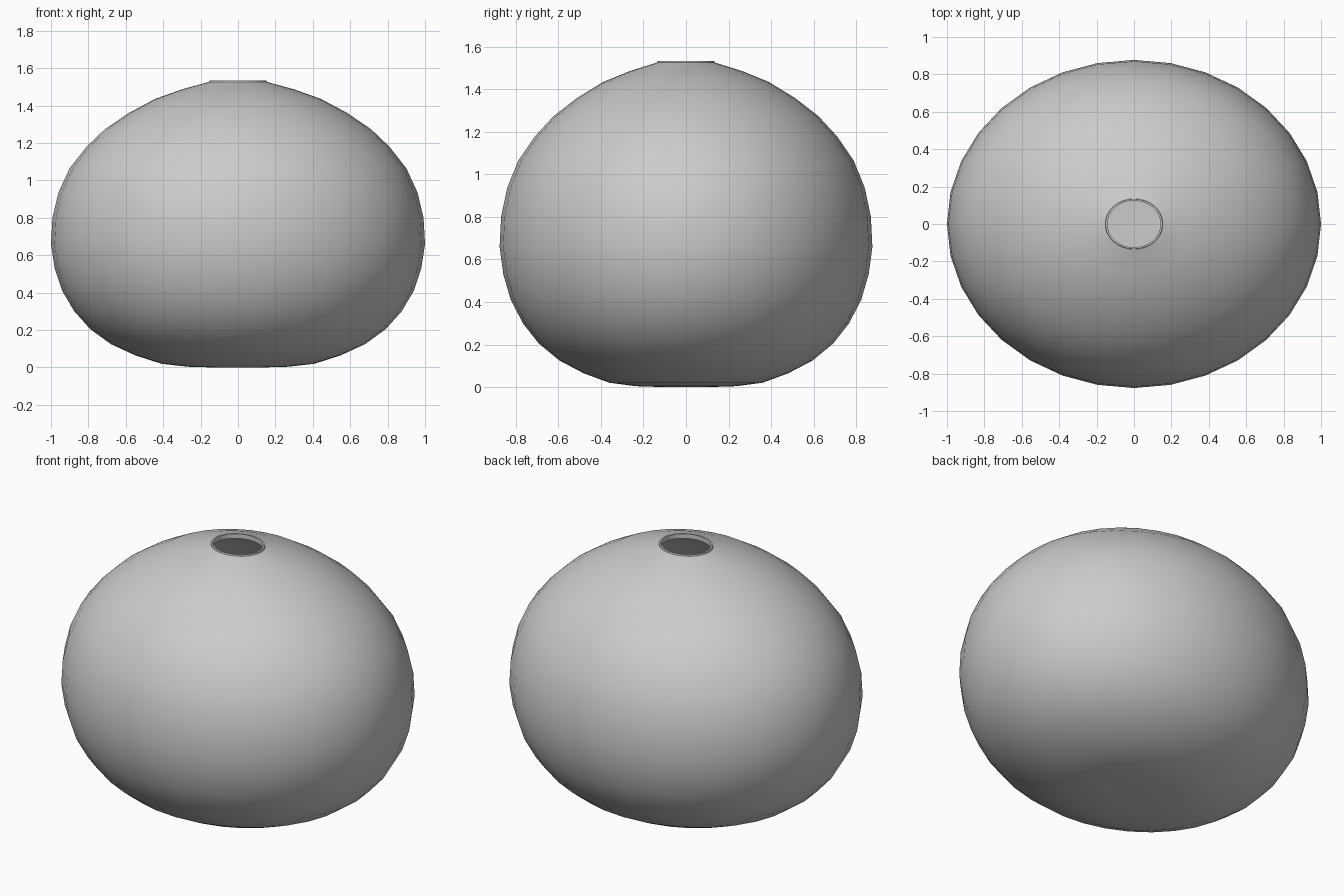
import bpy, bmesh, math
from mathutils import Vector

if "Cube" in bpy.data.objects:
    bpy.data.objects.remove(bpy.data.objects["Cube"])

SIDES = 32
DEPTH = 0.877   # oval in plan: y radius / x radius
WALL = 0.022

# Outer half profile (radius, height), from base to mouth
outer = [(0.0, 0.0), (0.13, 0.0), (0.27, 0.004), (0.41, 0.02), (0.55, 0.065), (0.68, 0.125),
         (0.79, 0.205), (0.875, 0.30), (0.94, 0.41), (0.98, 0.53), (1.0, 0.66),
         (0.992, 0.80), (0.96, 0.935), (0.90, 1.065), (0.81, 1.18), (0.71, 1.275),
         (0.585, 1.36), (0.445, 1.435), (0.30, 1.487), (0.154, 1.527)]
lip = [(0.152, 1.535), (0.142, 1.535)]

# Inner wall: the outer profile moved inward
inner = []
for i, (r, z) in enumerate(outer):
    a = Vector(outer[max(i - 1, 0)])
    b = Vector(outer[min(i + 1, len(outer) - 1)])
    t = (b - a).normalized()
    inner.append((max(r - t.y * WALL, 0.0) if r else 0.0, z + t.x * WALL))
inner[-1] = (0.142, 1.508)
profile = outer + lip + inner[::-1]

# Revolve the profile into an oval vessel
bm = bmesh.new()
rings = []
for r, z in profile:
    if r < 1e-6:
        rings.append([bm.verts.new((0, 0, z))])
    else:
        rings.append([bm.verts.new((r * math.cos(2 * math.pi * k / SIDES),
                                    DEPTH * r * math.sin(2 * math.pi * k / SIDES), z))
                      for k in range(SIDES)])
for lo, hi in zip(rings, rings[1:]):
    for k in range(SIDES):
        n = (k + 1) % SIDES
        if len(lo) == 1:
            bm.faces.new((lo[0], hi[n], hi[k]))
        elif len(hi) == 1:
            bm.faces.new((lo[k], lo[n], hi[0]))
        else:
            bm.faces.new((lo[k], lo[n], hi[n], hi[k]))

mesh = bpy.data.meshes.new("vase_body")
bm.to_mesh(mesh)
bm.free()
vase = bpy.data.objects.new("vase_body", mesh)
bpy.context.collection.objects.link(vase)

# Smooth shading with a crisp mouth edge
bpy.context.view_layer.objects.active = vase
vase.select_set(True)
bpy.ops.object.shade_smooth_by_angle(angle=math.radians(35))
